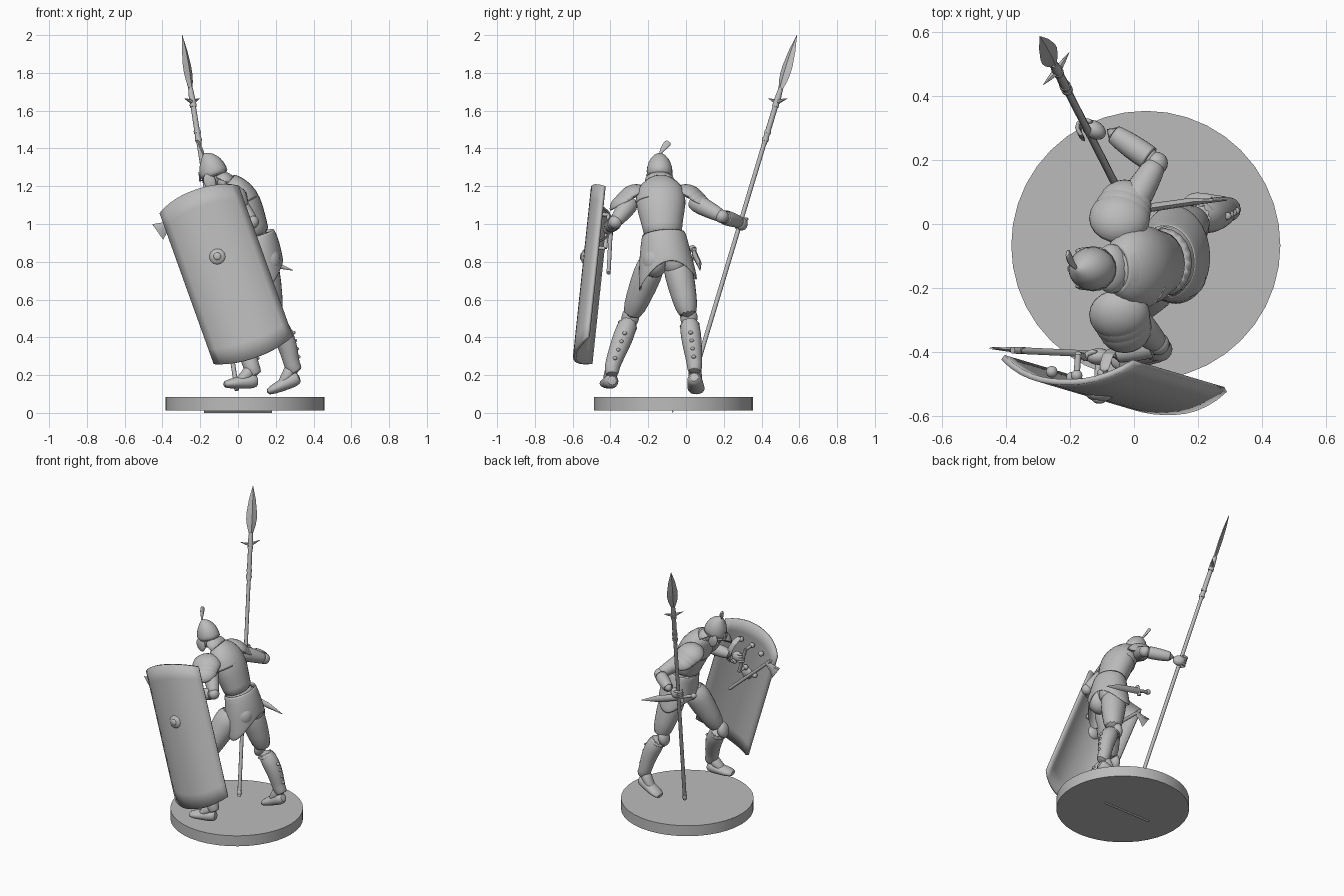
import bpy, bmesh, math
from mathutils import Vector as V, Matrix

if "Cube" in bpy.data.objects:
    bpy.data.objects.remove(bpy.data.objects["Cube"])

grey = bpy.data.materials.new("stone_grey")
grey.use_nodes = True
grey.diffuse_color = (0.5, 0.5, 0.5, 1)
grey.node_tree.nodes["Principled BSDF"].inputs["Base Color"].default_value = (0.5, 0.5, 0.5, 1)


def finish(name, bm, angle=40, subsurf=0, thick=0):
    bmesh.ops.recalc_face_normals(bm, faces=bm.faces)
    me = bpy.data.meshes.new(name)
    bm.to_mesh(me)
    bm.free()
    me.materials.append(grey)
    ob = bpy.data.objects.new(name, me)
    bpy.context.collection.objects.link(ob)
    if thick:
        ob.modifiers.new("thickness", "SOLIDIFY").thickness = thick
    if subsurf:
        ob.modifiers.new("smooth", "SUBSURF").levels = subsurf
    bpy.ops.object.select_all(action="DESELECT")
    ob.select_set(True)
    bpy.context.view_layer.objects.active = ob
    bpy.ops.object.shade_smooth_by_angle(angle=math.radians(angle))
    return ob


def loft(name, rings, side=(0, 1, 0), seg=12, subsurf=1, cap=True, thick=0, shape=None, angle=50):
    """Sweep ellipses (x, y, z, width, depth) along a path."""
    bm = bmesh.new()
    c = [V(r[:3]) for r in rings]
    loops = []
    for i, r in enumerate(rings):
        t = (c[min(i + 1, len(c) - 1)] - c[max(i - 1, 0)]).normalized()
        a = (V(side) - t * V(side).dot(t)).normalized()
        b = t.cross(a)
        loop = []
        for k in range(seg):
            th = math.tau * k / seg
            p = c[i] + a * r[3] * math.cos(th) + b * r[-1] * math.sin(th)
            if shape:
                p += V(shape(i, th))
            loop.append(bm.verts.new(p))
        loops.append(loop)
    for l0, l1 in zip(loops, loops[1:]):
        for k in range(seg):
            bm.faces.new((l0[k], l0[(k + 1) % seg], l1[(k + 1) % seg], l1[k]))
    if cap:
        bm.faces.new(loops[0])
        bm.faces.new(loops[-1])
    return finish(name, bm, angle, subsurf, thick)


def rod(name, a, b, r, seg=10):
    return loft(name, [(*a, r), (*b, r)], (0.3, 1, 0.2), seg, 0)


def ball(name, c, radii, rot=None, cut=None, thick=0):
    """Ellipsoid, optionally kept only above a local height as an open shell."""
    bm = bmesh.new()
    bmesh.ops.create_uvsphere(bm, u_segments=20, v_segments=12, radius=1)
    if cut is not None:
        bmesh.ops.bisect_plane(bm, geom=bm.verts[:] + bm.edges[:] + bm.faces[:],
                               plane_co=(0, 0, cut), plane_no=(0, 0, -1), clear_outer=True)
    m = Matrix.Translation(c) @ (rot or Matrix()) @ Matrix.Diagonal((*radii, 1))
    bmesh.ops.transform(bm, matrix=m, verts=bm.verts)
    return finish(name, bm, 50, 0, thick)


def turn(x=0, y=0, z=0):
    return (Matrix.Rotation(math.radians(z), 4, "Z") @ Matrix.Rotation(math.radians(y), 4, "Y")
            @ Matrix.Rotation(math.radians(x), 4, "X"))


# Round stand with a thin slot tab beneath
loft("base_disc", [(.037, -.067, .012, .421), (.037, -.067, .085, .421)], seg=40, subsurf=0)
loft("base_tab", [(-.18, -.07, .007, .004, .007), (.18, -.07, .007, .004, .007)], seg=4, subsurf=0)

# Torso: body, breastplate, belt, skirt
loft("hips", [(.11, -.11, .75, .08, .07), (.125, -.11, .82, .125, .1), (.09, -.12, .95, .1, .08)])
loft("cuirass", [(.09, -.12, .93, .112, .09), (.075, -.125, .98, .106, .086), (.045, -.13, 1.06, .13, .1),
                 (.015, -.135, 1.14, .14, .1), (-.03, -.135, 1.2, .12, .078), (-.07, -.14, 1.23, .06, .05)])
loft("back_yoke", [(.025, -.135, 1.1, .142, .106), (-.02, -.135, 1.185, .132, .09), (-.06, -.14, 1.23, .07, .056)],
     cap=False, thick=.008)
loft("belt", [(.1, -.118, .915, .115, .095), (.092, -.12, .945, .113, .095)], seg=20)


def hem(i, th):
    return (0, 0, -i * .038 * math.cos(th) ** 2)


loft("skirt", [(.098, -.118, .95, .11, .09), (.118, -.112, .88, .13, .1), (.125, -.1, .81, .146, .106),
               (.13, -.095, .785, .153, .106)], seg=20, cap=False, thick=-.008, shape=hem)
for y in (-.165, -.055):
    ball("buttock", (.152, y, .8), (.073, .068, .085), turn(y=15))

# Head, pointed helmet, brim, neck guard, cheeks, plume
loft("neck", [(-.05, -.14, 1.19, .05), (-.12, -.14, 1.27, .045)])
ball("head", (-.14, -.14, 1.255), (.055, .05, .065), turn(y=-20))
loft("helmet", [(-.122, -.14, 1.245, .072, .08), (-.132, -.14, 1.28, .073, .08), (-.148, -.14, 1.325, .064, .066),
                (-.165, -.14, 1.355, .04, .04), (-.18, -.14, 1.374, .007, .007)])
loft("helmet_brim", [(-.125, -.14, 1.252, .077, .086), (-.13, -.14, 1.264, .075, .082)], seg=20)
ball("neck_guard", (-.07, -.14, 1.23), (.06, .078, .045), turn(y=25), 0, .006)
for s in (-1, 1):
    ball("cheek_guard", (-.15, -.14 + s * .055, 1.225), (.032, .012, .045), turn(y=-20))
loft("nose_guard", [(-.205, -.14, 1.275, .01, .005), (-.2, -.14, 1.225, .013, .006)], seg=6, subsurf=0)
loft("plume", [(-.18, -.14, 1.365, .006, .006), (-.19, -.128, 1.39, .011, .007), (-.2, -.112, 1.41, .02, .008),
               (-.207, -.095, 1.43, .022, .008), (-.208, -.09, 1.437, .012, .006)], seg=8)


# Limbs as chains of joints
def leg(side, hip, knee, ankle, toe, heel):
    hip, knee, ankle, toe, heel = map(V, (hip, knee, ankle, toe, heel))
    loft(side + "_thigh", [(*hip, .075, .08), (*hip.lerp(knee, .25), .083, .092),
                           (*hip.lerp(knee, .65), .07, .074), (*knee, .054, .056)])
    back = V((.018, 0, 0))
    loft(side + "_boot_shaft", [(*knee, .054, .054), (*(knee.lerp(ankle, .35) + back), .058, .06),
                                (*(knee.lerp(ankle, .7) + back), .05, .05), (*ankle, .041, .043),
                                (*ankle.lerp(heel, .7), .04, .044)])
    ball(side + "_knee_guard", knee + V((-.03, 0, .005)), (.033, .046, .055), turn(y=15))
    loft(side + "_boot_cuff", [(*knee.lerp(ankle, .08), .06, .06), (*knee.lerp(ankle, .2), .06, .064)])
    instep = ankle.lerp(heel.lerp(toe, .4), .55)
    loft(side + "_instep", [(*ankle, .036, .038), (*instep, .038, .036), (*heel.lerp(toe, .65), .036, .02)])
    loft(side + "_foot", [(*heel, .026, .028), (*heel.lerp(toe, .15), .042, .042), (*heel.lerp(toe, .45), .043, .036),
                          (*heel.lerp(toe, .8), .052, .027), (*toe, .03, .016)])
    for k in range(4):
        p = knee.lerp(ankle, .3 + .17 * k) + V((.073 - .007 * k, 0, 0))
        ball(side + "_boot_buckle", p, (.014, .012, .01))


leg("left", (.08, -.17, .82), (-.05, -.295, .5), (.07, -.395, .24), (-.08, -.42, .15), (.108, -.39, .172))
leg("right", (.12, -.055, .82), (.19, .015, .5), (.283, .047, .25), (.153, .057, .108), (.327, .043, .192))


def arm(side, shoulder, elbow, wrist):
    s, e, w = map(V, (shoulder, elbow, wrist))
    loft(side + "_upper_arm", [(*s, .053), (*s.lerp(e, .45), .051), (*s.lerp(e, .9), .039), (*e, .034)], (0, 0, 1))
    loft(side + "_forearm", [(*e, .034), (*e.lerp(w, .3), .04), (*w, .025)], (0, 0, 1))
    loft(side + "_bracer", [(*e.lerp(w, .12), .042), (*e.lerp(w, .5), .041), (*e.lerp(w, .85), .032)],
         (0, 0, 1), cap=False, thick=.005)
    ball(side + "_elbow_guard", e, (.036, .036, .036))


arm("right", (-.03, .02, 1.13), (.07, .19, 1.04), (-.09, .3, 1.005))
arm("left", (-.02, -.28, 1.13), (.075, -.375, 1.01), (-.08, -.41, .98))
for name, c, tilt in (("left", (-.045, -.28, 1.135), 28), ("right", (-.045, .015, 1.135), -28)):
    for k in range(3):
        drop = V((.008, -.02 if name == "left" else .02, -.014)) * k
        ball(name + "_shoulder_plate", V(c) + drop, (.097 - .006 * k, .09, .072 - .006 * k), turn(x=tilt), .1, .006)

# Spear: shaft, collar, wings, leaf blade
foot, tip = V((0, .01, .085)), V((-.295, .587, 2))
at = lambda z: foot.lerp(tip, (z - foot.z) / (tip.z - foot.z))
flat = (.6, .75, 0)
rod("spear_shaft", at(.12), at(1.72), .012)
ball("spear_butt", at(.14), (.016, .016, .02))
loft("spear_socket", [(*at(1.42), .012), (*at(1.44), .015), (*at(1.62), .014), (*at(1.66), .017), (*at(1.72), .012)], subsurf=0)
for z in (1.44, 1.48, 1.62):
    rod("spear_collar", at(z), at(z + .015), .018)
loft("spear_blade", [(*at(1.7), .01, .01), (*at(1.76), .029, .011), (*at(1.8), .035, .012), (*at(1.84), .034, .012),
                     (*at(1.92), .022, .009), (*tip, .001, .001)], flat, 4, 0, angle=20)
for s in (-1, 1):
    root, end = at(1.645), at(1.665) + V(flat) * s * .068
    loft("spear_wing", [(*root, .014), (*root.lerp(end, .5), .008), (*end, .001)], (0, 0, 1), 6, 0)

# Hands gripping spear and shield
ball("right_palm", (-.125, .295, 1.0), (.04, .028, .034), turn(z=-30))
ball("left_palm", (-.11, -.415, .98), (.04, .026, .034))
for k in range(4):
    p = at(.978 + .016 * k)
    loft("right_finger", [(*(p + V((.02, .025, 0))), .009), (*(p + V((-.022, .035, 0))), .01),
                          (*(p + V((-.04, .01, 0))), .009), (*(p + V((-.015, -.022, 0))), .008)], (0, 0, 1), 8)
    q = V((-.13, -.42, .957 + .016 * k))
    loft("left_finger", [(*(q + V((.02, .02, 0))), .009), (*(q + V((-.02, .02, 0))), .01),
                         (*(q + V((-.028, -.012, 0))), .008)], (0, 0, 1), 8)

# Tall curved shield with bowed ends, boss, grip and straps
corner, across, down = V((-.405, -.41, 1.06)), V((.4, -.015, .14)), V((.287, -.085, -.8))
out = down.cross(across).normalized()
out *= -1 if out.y > 0 else 1


def on_shield(u, v, lift=0):
    arch = 1 - abs(2 * u - 1) ** 2.3
    v = .5 + (v - .5) * (1 + .11 * arch)
    return corner + across * u + down * v + out * (.073 * arch + lift)


bm = bmesh.new()
bmesh.ops.create_grid(bm, x_segments=12, y_segments=10, size=.5)
for vert in bm.verts:
    vert.co = on_shield(vert.co.x + .5, vert.co.y + .5)
finish("shield_board", bm, 40, 0, .018)
face = out.to_track_quat("Z", "Y").to_matrix().to_4x4()
ball("shield_boss", on_shield(.48, .395, .006), (.046, .046, .028), face)
ball("shield_boss_knob", on_shield(.48, .395, .03), (.02, .02, .01), face)
rod("shield_grip", on_shield(.5, .14, -.09), on_shield(.5, .34, -.09), .011)
for v in (.14, .34):
    rod("grip_mount", on_shield(.5, v, -.09), on_shield(.5, v, -.01), .01)
    for u in (.3, .5, .7):
        ball("shield_stud", on_shield(u, v, -.025), (.018, .018, .018))
loft("arm_strap", [(*on_shield(.72, v, d), .02, .005) for v, d in
                   ((.12, -.02), (.14, -.09), (.23, -.115), (.32, -.09), (.34, -.02))], across, 8)

# Axe held behind the shield
rod("axe_handle", (-.38, -.395, 1.03), (-.05, -.41, .74), .011)
loft("axe_head", [(-.345, -.395, 1.01, .016, .012), (-.388, -.392, .984, .028, .008), (-.425, -.39, .958, .05, .002)],
     (-.7, 0, .7), 6, 0)
loft("axe_spike", [(-.38, -.394, .99, .008), (-.45, -.385, .99, .001)], (0, 0, 1), 6, 0)

# Sheathed sword on the right hip
loft("scabbard", [(.01, .045, .84, .014, .024), (.18, .07, .79, .012, .021), (.29, .075, .755, .002, .002)], seg=8, subsurf=0)
rod("sword_guard", (-.005, .045, .81), (.01, .045, .875), .012)
rod("sword_grip", (.0, .045, .843), (-.08, .035, .868), .011)
ball("sword_pommel", (-.085, .035, .87), (.018, .018, .018))
